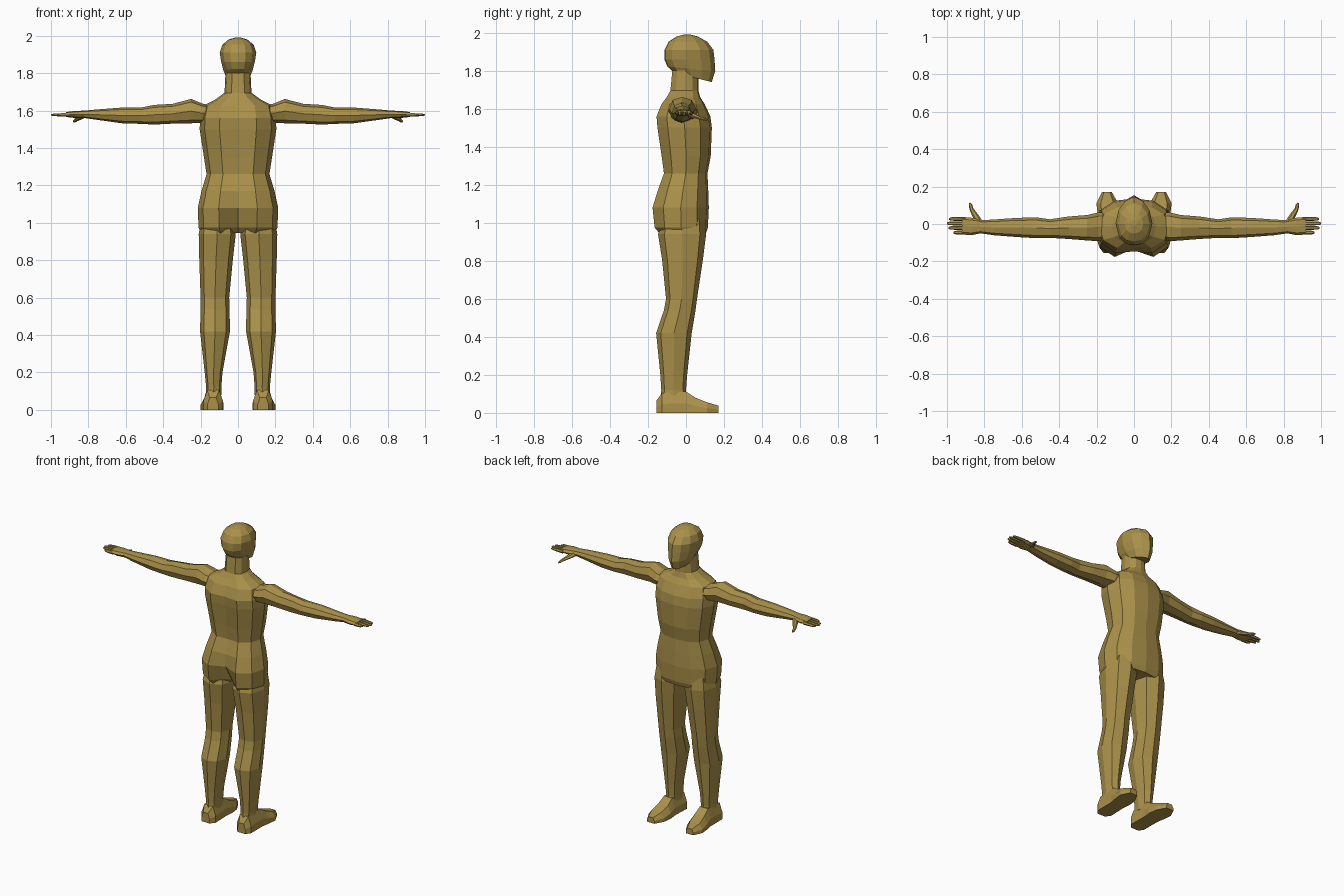
import bpy, bmesh, math

skin = bpy.data.materials.new("golden brown")
skin.diffuse_color = (0.40, 0.28, 0.068, 1)


def loft(name, rings, mirror=False):
    """Bridge a list of equal-length rings and cap both ends."""
    bm = bmesh.new()
    loops = [[bm.verts.new(p) for p in ring] for ring in rings]
    n = len(loops[0])
    for a, b in zip(loops, loops[1:]):
        for i in range(n):
            j = (i + 1) % n
            bm.faces.new((a[i], a[j], b[j], b[i]))
    bm.faces.new(loops[0][::-1])
    bm.faces.new(loops[-1])
    bmesh.ops.recalc_face_normals(bm, faces=bm.faces)
    me = bpy.data.meshes.new(name)
    bm.to_mesh(me)
    bm.free()
    me.materials.append(skin)
    ob = bpy.data.objects.new(name, me)
    bpy.context.collection.objects.link(ob)
    if mirror:
        ob.modifiers.new("Mirror", 'MIRROR')
    return ob


def both_sides(half):
    """Complete a half profile that runs from front centre to back centre."""
    return half + [(-u, v) for u, v in half[-2:0:-1]]


def fit(profile, a0, a1, b0, b1):
    """Scale a unit profile to a box given by its two ranges."""
    return [((a0 + a1) / 2 + u * (a1 - a0) / 2,
             (b0 + b1) / 2 + v * (b1 - b0) / 2) for u, v in profile]


OCT = [(1, 0), (.74, .74), (0, 1), (-.74, .74), (-1, 0), (-.74, -.74), (0, -1), (.74, -.74)]

# Torso and neck: z, half width, back, front, depth of the centre line at the back
torso = [
    (0.945, .195, -.140, .105, -.10),
    (0.975, .211, -.165, .115, -.35),
    (1.08, .215, -.176, .120, -.70),
    (1.17, .195, -.148, .117, -.94),
    (1.26, .168, -.116, .113, -.97),
    (1.35, .182, -.128, .130, -.94),
    (1.50, .205, -.150, .136, -.94),
    (1.56, .203, -.155, .128, -.94),
    (1.625, .188, -.128, .098, -.97),
    (1.66, .120, -.102, .075, -1.0),
    (1.695, .072, -.082, .066, -1.0),
    (1.80, .067, -.072, .064, -1.0)]
rings = []
for z, w, back, front, cleft in torso:
    prof = both_sides([(0, 1), (.5, .92), (.86, .58), (1, 0), (.87, -.62), (.48, -1), (0, cleft)])
    rings.append([(x, y, z) for x, y in fit(prof, -w, w, back, front)])
loft("torso", rings)

# Head: z, half width, back, front, tilt of the ring
head = [
    (1.765, .058, -.062, .135, -.025),
    (1.81, .077, -.098, .154, -.012),
    (1.86, .090, -.114, .150, 0),
    (1.91, .098, -.113, .144, 0),
    (1.952, .084, -.092, .112, 0),
    (1.98, .050, -.050, .062, 0),
    (1.99, .015, -.010, .022, 0)]
prof = both_sides([(0, 1), (.5, .82), (.85, .45), (1, -.1), (.8, -.7), (.42, -.95), (0, -1)])
rings = []
for z, w, back, front, tilt in head:
    pts = fit(prof, -w, w, back, front)
    rings.append([(x, y, z + tilt * v) for (x, y), (u, v) in zip(pts, prof)])
loft("head", rings)

# Legs: z, inner x, outer x, back, front
leg = [
    (1.02, .030, .195, -.120, .095),
    (.94, .012, .210, -.147, .106),
    (.80, .028, .207, -.125, .088),
    (.60, .047, .200, -.105, .058),
    (.54, .045, .200, -.116, .050),
    (.42, .043, .203, -.157, .030),
    (.20, .083, .178, -.135, .006),
    (.12, .089, .170, -.130, .000),
    (.08, .089, .172, -.135, .005)]
loft("leg", [[(x, y, z) for x, y in fit(OCT, a, b, c, d)] for z, a, b, c, d in leg], True)

# Feet: y, inner x, outer x, top z
foot = [
    (-.155, .105, .163, .065),
    (-.125, .080, .185, .105),
    (.00, .084, .185, .112),
    (.05, .078, .194, .080),
    (.11, .085, .201, .056),
    (.170, .118, .172, .038)]
FOOT = [(-1, -1), (1, -1), (1, -.1), (.6, 1), (-.6, 1), (-1, -.1)]
loft("foot", [[(x, y, z) for x, z in fit(FOOT, a, b, 0, t)] for y, a, b, t in foot], True)

# Arms and palms: x, back, front, bottom, top
arm = [
    (.13, -.080, .060, 1.550, 1.625),
    (.19, -.092, .062, 1.535, 1.637),
    (.25, -.088, .048, 1.532, 1.662),
    (.35, -.080, .040, 1.530, 1.636),
    (.45, -.074, .025, 1.525, 1.630),
    (.52, -.076, .035, 1.529, 1.616),
    (.62, -.070, .033, 1.532, 1.616),
    (.75, -.060, .024, 1.550, 1.606),
    (.82, -.050, .020, 1.560, 1.600)]
palm = [
    (.81, -.048, .020, 1.560, 1.600),
    (.87, -.060, .034, 1.560, 1.598),
    (.92, -.056, .036, 1.566, 1.592)]
for name, rows in (("arm", arm), ("palm", palm)):
    loft(name, [[(x, y, z) for y, z in fit(OCT, a, b, c, d)] for x, a, b, c, d in rows], True)

# Fingers: centre y, tip x
HEX = [(math.cos(math.radians(k * 60)), math.sin(math.radians(k * 60))) for k in range(6)]
for i, (y, tip) in enumerate([(-.046, .965), (-.021, .992), (.003, 1.0), (.027, .988)]):
    rows = [(.90, .011, .011), (.945, .0105, .010), (tip - .01, .009, .007), (tip, .005, .004)]
    loft("finger_%d" % (i + 1),
         [[(x, y + u * r, 1.577 + v * h) for u, v in HEX] for x, r, h in rows], True)

# Thumb: x, y, z, radius
thumb = [(.825, .005, 1.576, .018), (.848, .045, 1.562, .015),
         (.868, .078, 1.549, .010), (.874, .100, 1.543, .009), (.877, .113, 1.541, .004)]
loft("thumb", [[(x + u * r, y - u * r * .4, z + v * r * .85) for u, v in HEX]
               for x, y, z, r in thumb], True)
